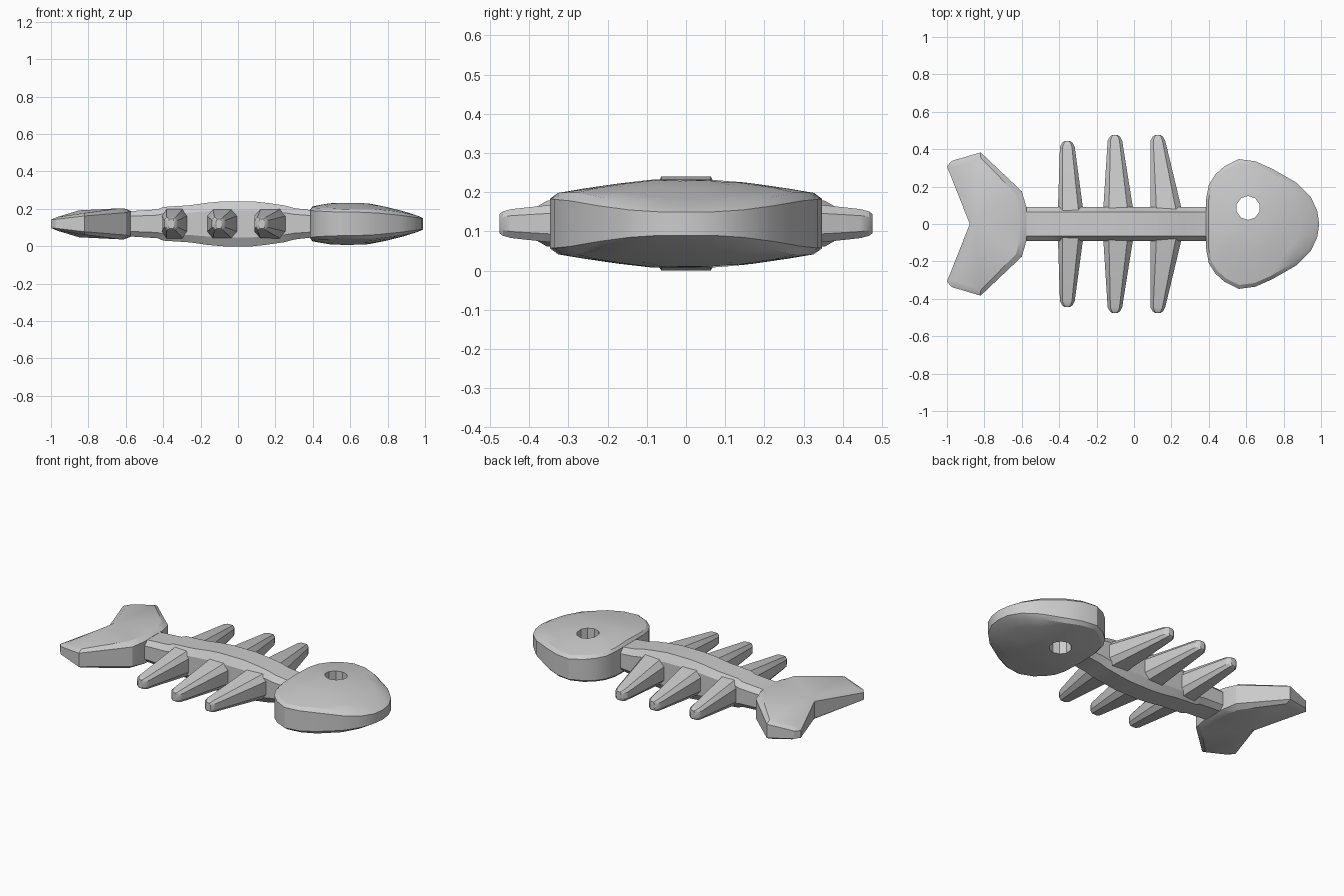
import bpy, bmesh
from math import pi

if "Cube" in bpy.data.objects:
    bpy.data.objects.remove(bpy.data.objects["Cube"])

MID = 0.12  # height of the symmetry plane


def make_object(name, bm):
    bmesh.ops.remove_doubles(bm, verts=bm.verts, dist=0.0005)
    bmesh.ops.recalc_face_normals(bm, faces=bm.faces)
    me = bpy.data.meshes.new(name)
    bm.to_mesh(me)
    bm.free()
    ob = bpy.data.objects.new(name, me)
    bpy.context.collection.objects.link(ob)
    return ob


def smooth(ob, angle=28):
    bpy.ops.object.select_all(action='DESELECT')
    ob.select_set(True)
    bpy.context.view_layer.objects.active = ob
    bpy.ops.object.shade_smooth_by_angle(angle=angle * pi / 180)


def loft(name, rings):
    """Closed skin over equal-length rings of 3D points."""
    bm = bmesh.new()
    loops = [[bm.verts.new(p) for p in r] for r in rings]
    n = len(loops[0])
    for a, b in zip(loops, loops[1:]):
        for i in range(n):
            j = (i + 1) % n
            bm.faces.new((a[i], a[j], b[j], b[i]))
    bm.faces.new(loops[0])
    bm.faces.new(loops[-1])
    return make_object(name, bm)


def lerp(table, x):
    if x <= table[0][0]:
        return table[0][1]
    for (x0, a), (x1, b) in zip(table, table[1:]):
        if x <= x1:
            return a + (b - a) * (x - x0) / (x1 - x0)
    return table[-1][1]


def mirrored(half):
    """Full outline from a half outline starting and ending at y = 0."""
    return half + [(x, -y, h) for x, y, h in reversed(half) if y > 0]


def octagon(hw, hz, flat_w, flat_z):
    return [(flat_w, hz), (hw, flat_z), (hw, -flat_z), (flat_w, -hz),
            (-flat_w, -hz), (-hw, -flat_z), (-hw, flat_z), (-flat_w, hz)]


# Head: domed slab, outline is (x, y, rim half thickness)
outline = mirrored([(0.385, 0, .075), (0.385, 0.13, .075), (0.40, 0.21, .07),
                    (0.435, 0.265, .068), (0.485, 0.31, .065), (0.56, 0.347, .063),
                    (0.65, 0.335, .062), (0.74, 0.295, .058), (0.87, 0.22, .045),
                    (0.945, 0.145, .035), (0.98, 0.07, .03), (0.99, 0, .03)])
crest = [(0.385, .09), (0.42, .098), (0.5, .111), (0.6, .113), (0.7, .109),
         (0.8, .089), (0.9, .063), (0.99, .033)]
side = [(0.08, 1), (0.2, .88), (0.3, .74), (0.35, .66)]


def head_ring(s, sign):
    ring = []
    for x, y, h in outline:
        px, py = 0.6 + (x - 0.6) * s, y * s
        if s < 1:
            h = max(h * 0.9, lerp(crest, px) * lerp(side, abs(py)))
        ring.append((px, py, MID + sign * h))
    return ring


scales = [0.25, 0.5, 0.75, 0.94, 1]
head = loft("head", [head_ring(s, 1) for s in scales] +
            [head_ring(s, -1) for s in reversed(scales)])

# Eye hole through the head
bm = bmesh.new()
bmesh.ops.create_cone(bm, cap_ends=True, segments=10, radius1=0.064,
                      radius2=0.064, depth=0.6)
bmesh.ops.translate(bm, verts=bm.verts, vec=(0.61, 0.086, MID))
cutter = make_object("eye_cutter", bm)
cutter.hide_render = True
mod = head.modifiers.new("eye_hole", 'BOOLEAN')
mod.object = cutter
mod.operation = 'DIFFERENCE'
mod.solver = 'EXACT'
bpy.context.view_layer.objects.active = head
bpy.ops.object.modifier_apply(modifier=mod.name)
bpy.data.objects.remove(cutter, do_unlink=True)
smooth(head)

# Spine: arched octagonal bar
stations = [(-0.62, .065), (-0.43, .077), (-0.40, .09), (-0.26, .099),
            (-0.16, .113), (-0.08, .12), (0.08, .12), (0.16, .111),
            (0.25, .098), (0.30, .084), (0.42, .07)]
spine = loft("spine", [[(x, y, MID + z) for y, z in octagon(0.09, h, 0.063, h * 0.6)]
                       for x, h in stations])
smooth(spine)

# Ribs: (base left, base right, tip left, tip right, tip y)
ribs = [(-0.406, -0.275, -0.396, -0.317, 0.443),
        (-0.163, -0.008, -0.141, -0.063, 0.475),
        (0.088, 0.250, 0.088, 0.167, 0.475)]
for n, (bl, br, tl, tr, ty) in enumerate(ribs):
    for sgn, label in ((1, "left"), (-1, "right")):
        rings = []
        # (y, position from base to tip, width trim, half thickness)
        for y, t, trim, hz in ((0.04, -0.2, 0, .085), (0.1, 0, 0, .074),
                               (ty - 0.03, 1, 0, .037), (ty - 0.008, 1, .012, .031),
                               (ty, 1, .024, .025)):
            l, r = bl + (tl - bl) * t + trim, br + (tr - br) * t - trim
            c, hw = (l + r) / 2, (r - l) / 2
            rings.append([(c + x, sgn * y, MID + z)
                          for x, z in octagon(hw, hz, hw * 0.62, hz * 0.55)])
        smooth(loft(f"rib_{n + 1}_{label}", rings))

# Tail fin: forked plate with chamfered rims; rows are
# (x, y, rim half thickness, inset x, inset y, inset half thickness)
half = [(-0.575, 0, .07, -0.61, 0, .083), (-0.575, 0.09, .068, -0.61, 0.085, .083),
        (-0.60, 0.175, .06, -0.63, 0.16, .083), (-0.82, 0.383, .042, -0.82, 0.355, .058),
        (-0.975, 0.337, .024, -0.955, 0.325, .037), (-1.0, 0.308, .022, -0.965, 0.30, .037),
        (-0.878, 0, .052, -0.85, 0, .072)]
bm = bmesh.new()
for sgn in (1, -1):
    grid = []
    for x, y, h, ix, iy, ih in half:
        grid.append([bm.verts.new((px, sgn * py, MID + pz)) for px, py, pz in
                     ((ix, iy, ih), (x, y, h), (x, y, -h), (ix, iy, -ih))])
    for a, b in zip(grid, grid[1:]):
        for k in range(3):
            bm.faces.new((a[k], b[k], b[k + 1], a[k + 1]))
    for k in (0, 3):
        for idx in ((0, 1, 2), (0, 2, 6), (2, 3, 6), (3, 4, 5), (3, 5, 6)):
            bm.faces.new([grid[i][k] for i in idx])
smooth(make_object("tail_fin", bm))
